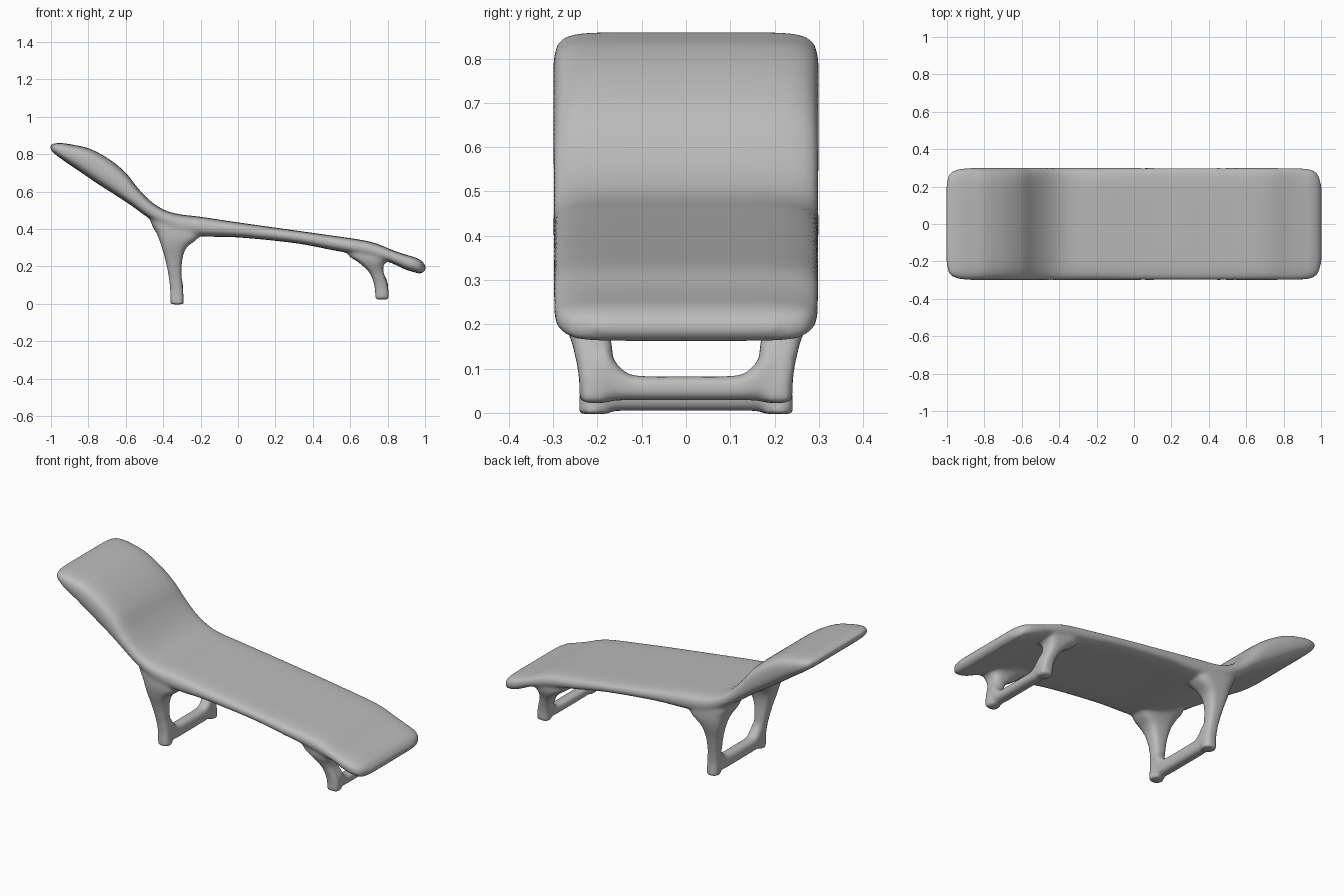
import bpy, bmesh
from math import cos, sin, pi
from mathutils import Vector

if "Cube" in bpy.data.objects:
    bpy.data.objects.remove(bpy.data.objects["Cube"])

SIDES = 48


def power(v, e):
    return (1 if v >= 0 else -1) * abs(v) ** e


def spline(rows, steps):
    """Catmull-Rom interpolation through rows of numbers."""
    out = []
    for i in range(len(rows) - 1):
        a, b, c, d = (rows[max(i - 1, 0)], rows[i], rows[i + 1],
                      rows[min(i + 2, len(rows) - 1)])
        for k in range(steps):
            t = k / steps
            out.append([q + t / 2 * (r - p + t * (2 * p - 5 * q + 4 * r - s
                        + t * (3 * (q - r) + s - p)))
                        for p, q, r, s in zip(a, b, c, d)])
    return out + [list(rows[-1])]


def loft(bm, sections, eu, ev):
    """Closed skin over rounded sections given as (centre, u axis, v axis)."""
    rings = []
    for c, u, v in sections:
        rings.append([bm.verts.new(c + u * power(cos(a), eu) + v * power(sin(a), ev))
                      for a in (2 * pi * (k + 0.5) / SIDES for k in range(SIDES))])
    for r, s in zip(rings, rings[1:]):
        for k in range(SIDES):
            n = (k + 1) % SIDES
            bm.faces.new((r[k], r[n], s[n], s[k]))
    bm.faces.new(rings[0])
    bm.faces.new(rings[-1])


bm = bmesh.new()

# Reclining bed: top x, top z, bottom x, bottom z, half width
bed = [(-1.003, .848, -1.004, .832, .20), (-.985, .857, -.992, .812, .265),
       (-.94, .859, -.955, .782, .29), (-.87, .848, -.91, .75, .298),
       (-.79, .828, -.85, .71, .3), (-.69, .774, -.76, .648, .3),
       (-.60, .70, -.66, .584, .3), (-.53, .612, -.57, .525, .3),
       (-.46, .543, -.48, .46, .3), (-.39, .50, -.39, .41, .3),
       (-.31, .478, -.31, .378, .3), (-.2, .465, -.2, .36, .3),
       (0, .435, 0, .355, .3), (.3, .393, .3, .325, .3),
       (.5, .365, .5, .288, .3), (.65, .343, .64, .262, .3),
       (.74, .322, .72, .245, .3), (.83, .285, .81, .222, .3),
       (.90, .262, .89, .185, .298), (.95, .247, .945, .168, .29),
       (.985, .227, .98, .161, .265), (1.004, .2, 1.003, .183, .20)]
ribs = []
for xt, zt, xb, zb, w in spline(bed, 5):
    top, low = Vector((xt, 0, zt)), Vector((xb, 0, zb))
    ribs.append(((top + low) / 2, Vector((0, w, 0)), (top - low) / 2))
loft(bm, ribs, 0.25, 0.7)

# Flared legs: height, x range, y range
back_leg = [(-.003, -.361, -.289, .175, .242), (.08, -.363, -.294, .175, .24),
            (.16, -.373, -.302, .18, .251), (.24, -.39, -.297, .185, .268),
            (.30, -.407, -.275, .18, .285), (.345, -.422, -.22, .165, .294),
            (.38, -.437, -.20, .14, .295), (.41, -.455, -.24, .12, .293),
            (.45, -.47, -.33, .12, .283)]
foot_leg = [(.022, .734, .806, .175, .24), (.08, .732, .804, .172, .242),
            (.13, .72, .791, .165, .251), (.17, .70, .778, .17, .262),
            (.20, .67, .777, .175, .275), (.225, .64, .79, .165, .285),
            (.25, .60, .80, .14, .288), (.28, .58, .77, .12, .28)]
for leg in (back_leg, foot_leg):
    for side in (1, -1):
        loft(bm, [(Vector(((x0 + x1) / 2, side * (y0 + y1) / 2, z)),
                   Vector(((x1 - x0) / 2, 0, 0)), Vector((0, (y1 - y0) / 2, 0)))
                  for z, x0, x1, y0, y1 in spline(leg, 4)], 0.6, 0.6)

# Crossbars between each pair of feet, swelling into the legs
half_top = [(0, .083), (.11, .084), (.14, .095), (.165, .122), (.185, .15), (.205, .10)]
tops = [(-y, z) for y, z in reversed(half_top[1:])] + half_top
for x, base in ((-.327, .004), (.768, .028)):
    loft(bm, [(Vector((x, y, (base + z) / 2)), Vector((.034, 0, 0)),
               Vector((0, 0, (z - base) / 2))) for y, z in spline(tops, 4)], 0.7, 0.7)

bmesh.ops.recalc_face_normals(bm, faces=bm.faces)
mesh = bpy.data.meshes.new("lounge_chair")
bm.to_mesh(mesh)
bm.free()
chair = bpy.data.objects.new("lounge_chair", mesh)
bpy.context.collection.objects.link(chair)

# Fuse the parts into one moulded shell
remesh = chair.modifiers.new("Fuse", 'REMESH')
remesh.mode = 'VOXEL'
remesh.voxel_size = 0.01
remesh.use_smooth_shade = True
smooth = chair.modifiers.new("Soften", 'SMOOTH')
smooth.factor = 0.5
smooth.iterations = 8

# Moulded plastic colour
grey = bpy.data.materials.new("Plain grey")
grey.use_nodes = True
colour = (0.5, 0.5, 0.5, 1)
grey.diffuse_color = colour
grey.node_tree.nodes["Principled BSDF"].inputs["Base Color"].default_value = colour
mesh.materials.append(grey)
for p in mesh.polygons:
    p.use_smooth = True
